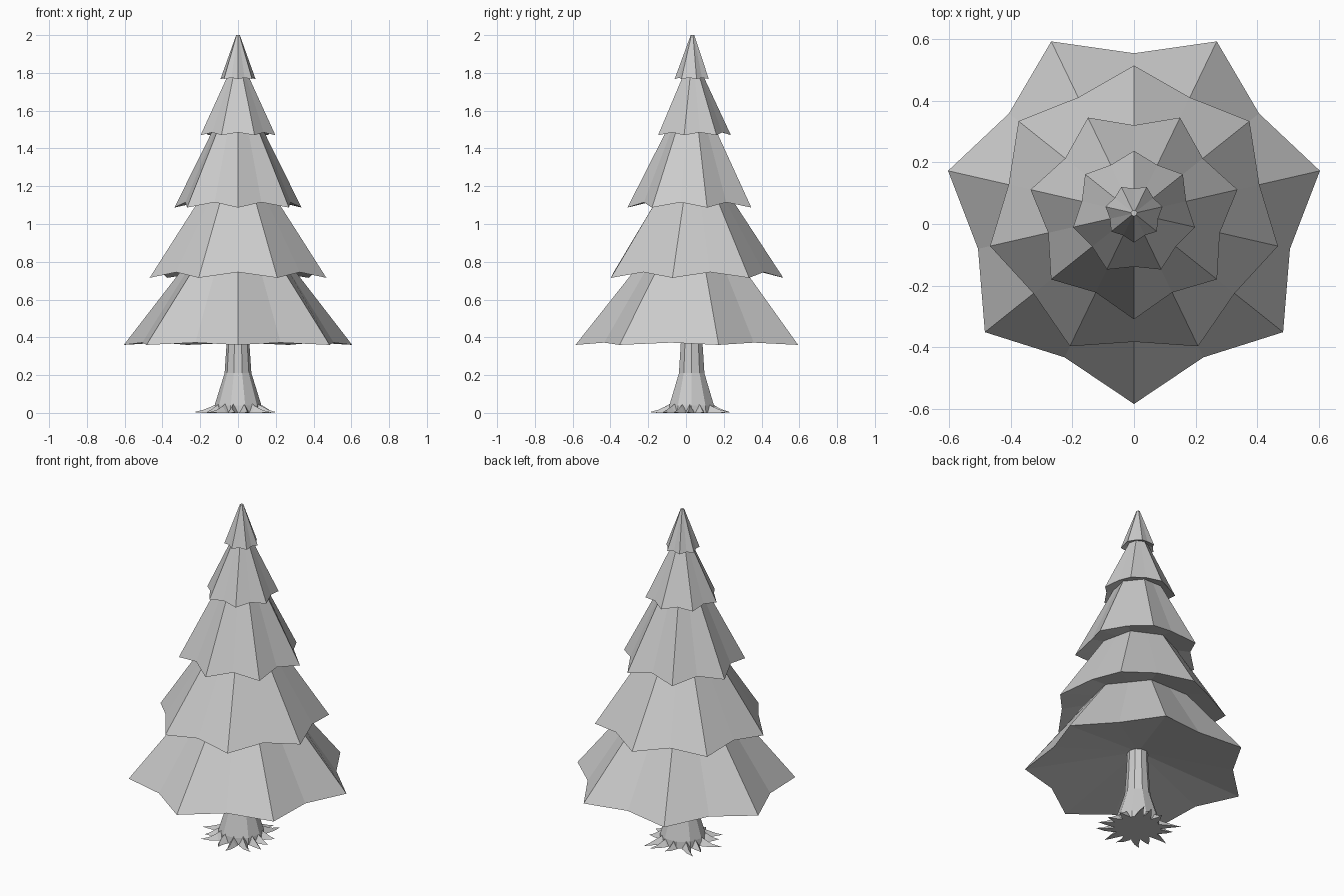
import bpy, bmesh, math, random
from mathutils import Vector

if "Cube" in bpy.data.objects:
    bpy.data.objects.remove(bpy.data.objects["Cube"])

random.seed(4)
CY = 0.035            # tree axis sits slightly behind the origin
N = 7                 # branch points per tier


def make_object(name, bm):
    bmesh.ops.recalc_face_normals(bm, faces=bm.faces)
    mesh = bpy.data.meshes.new(name)
    bm.to_mesh(mesh)
    bm.free()
    obj = bpy.data.objects.new(name, mesh)
    bpy.context.collection.objects.link(obj)
    return obj


def loft(name, rings):
    """Skin a stack of equal-count rings and cap both ends."""
    bm = bmesh.new()
    loops = [[bm.verts.new(p) for p in ring] for ring in rings]
    n = len(loops[0])
    for a, b in zip(loops, loops[1:]):
        for i in range(n):
            j = (i + 1) % n
            bm.faces.new((a[i], a[j], b[j], b[i]))
    bm.faces.new(loops[0][::-1])
    bm.faces.new(loops[-1])
    return make_object(name, bm)


def star(r_tip, z_tip, r_mid, z_mid, odd):
    """Ring of 14 points alternating between tips and valleys."""
    pts = []
    for i in range(2 * N):
        a = -math.pi / 2 + i * math.pi / N
        r, z = (r_tip, z_tip) if i % 2 == odd else (r_mid, z_mid)
        pts.append((r * math.cos(a), CY + r * math.sin(a), z))
    return pts


# Foliage: tip radius, tip z, valley radius, valley z, upper radius, upper z
tiers = [
    (0.620, 0.360, 0.520, 0.372, 0.295, 0.770),
    (0.480, 0.715, 0.418, 0.745, 0.212, 1.125),
    (0.345, 1.087, 0.286, 1.115, 0.138, 1.495),
    (0.203, 1.470, 0.174, 1.485, 0.056, 1.785),
    (0.095, 1.768, 0.080, 1.774, 0.010, 2.000),
]
rings = [star(0.05, 0.47, 0.05, 0.47, 0)]
for k, (rt, zt, rv, zv, ru, zu) in enumerate(tiers):
    rings.append(star(rt, zt, rv, zv, k % 2))
    rings.append(star(ru, zu, ru * math.cos(math.pi / N), zu, k % 2))
loft("foliage", rings)

# Flared trunk
SIDES = 10
profile = [(0.128, 0.0), (0.124, 0.04), (0.071, 0.21), (0.061, 0.36), (0.056, 0.5)]
loft("trunk", [[(r * math.cos(2 * math.pi * i / SIDES),
                 CY - 0.005 + r * math.sin(2 * math.pi * i / SIDES), z)
                for i in range(SIDES)] for r, z in profile])

# Roots: low, curved spikes around the trunk base
ROOTS = 14
bm = bmesh.new()
for i in range(ROOTS):
    a = 2 * math.pi * i / ROOTS + random.uniform(-0.08, 0.08)
    length = random.uniform(0.19, 0.25)
    bend = random.uniform(-0.035, 0.035)
    out = Vector((math.cos(a), math.sin(a), 0))
    side = Vector((-out.y, out.x, 0))
    base = Vector((0, CY - 0.01, 0))
    sections = []
    for r, w, h, s in ((0.09, 0.03, 0.06, 0), (0.135, 0.023, 0.036, 0),
                       (0.135 + (length - 0.135) * 0.5, 0.012, 0.016, bend * 0.3)):
        c = base + out * r + side * s
        sections.append([bm.verts.new(c - side * w),
                         bm.verts.new(c + Vector((0, 0, h))),
                         bm.verts.new(c + side * w)])
    tip = bm.verts.new(base + out * length + side * bend + Vector((0, 0, 0.004)))
    for s0, s1 in zip(sections, sections[1:]):
        for j in range(3):
            k = (j + 1) % 3
            bm.faces.new((s0[j], s0[k], s1[k], s1[j]))
    for j in range(3):
        bm.faces.new((sections[-1][j], sections[-1][(j + 1) % 3], tip))
    bm.faces.new(sections[0])
make_object("roots", bm)
